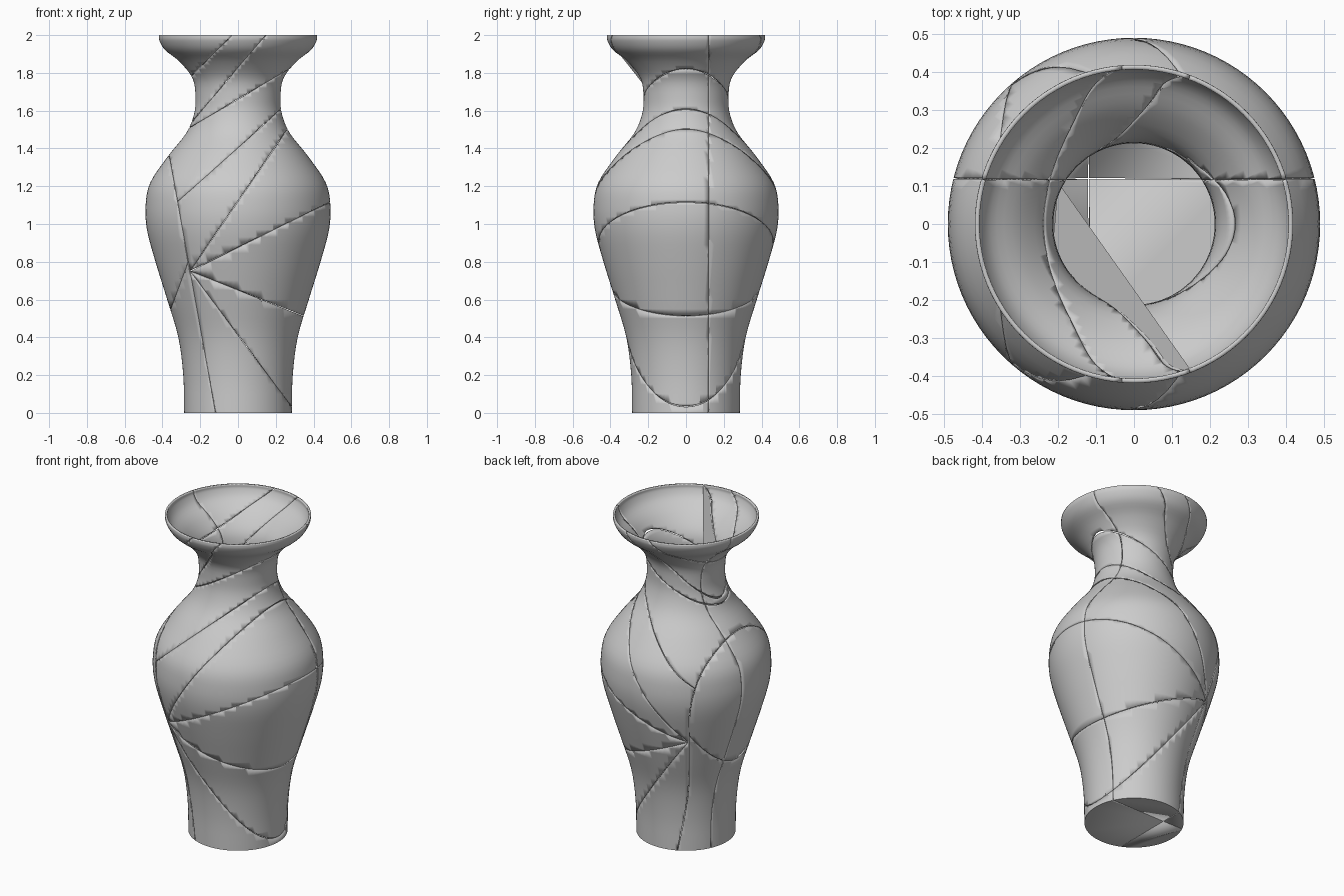
import bpy, bmesh, math
from mathutils import Vector

if "Cube" in bpy.data.objects:
    bpy.data.objects.remove(bpy.data.objects["Cube"])

SEG, GAP, WALL = 96, 0.0015, 0.012

# outer profile (radius, height), smoothed with a Catmull-Rom spline
KEY = [(.285, 0), (.29, .2), (.316, .4), (.375, .6), (.437, .8), (.482, .97), (.489, 1.1),
       (.464, 1.22), (.37, 1.36), (.275, 1.48), (.233, 1.58), (.225, 1.67), (.24, 1.77),
       (.31, 1.86), (.385, 1.92), (.416, 1.97), (.419, 2.0)]


def smooth_profile(pts, n=4):
    p = [Vector(q) for q in pts]
    p = [2 * p[0] - p[1]] + p + [2 * p[-1] - p[-2]]
    out = []
    for i in range(1, len(p) - 2):
        a, b, c, d = p[i - 1:i + 3]
        for k in range(n):
            t = k / n
            out.append(.5 * (2 * b + (c - a) * t + (2 * a - 5 * b + 4 * c - d) * t * t
                             + (3 * b - a - 3 * c + d) * t ** 3))
    return out + [p[-2]]


PROFILE = smooth_profile(KEY)


def radius_at(z):
    for a, b in zip(PROFILE, PROFILE[1:]):
        if a.y <= z <= b.y:
            return a.x + (b.x - a.x) * (z - a.y) / (b.y - a.y)
    return PROFILE[-1].x


def lathe():
    bm = bmesh.new()
    rings = [[bm.verts.new((r * math.cos(2 * math.pi * i / SEG),
                            r * math.sin(2 * math.pi * i / SEG), z))
              for i in range(SEG)] for r, z in PROFILE]
    for lo, hi in zip(rings, rings[1:]):
        for i in range(SEG):
            j = (i + 1) % SEG
            bm.faces.new((lo[i], lo[j], hi[j], hi[i]))
    bm.faces.new(rings[0][::-1])
    return bm


# crack lines in the front view, (x, z) to (x, z)
P = (-.255, .75)
SPINE = ((-.12, 0), (-.365, 1.36))
LEFT_CHIP = ((-.365, .53), (-.268, .79))
RIM_A = ((-.26, 1.77), (-.03, 2))
RIM_B = ((-.23, 1.56), (.15, 2))
NECK = ((-.26, 1.51), (.24, 1.80))
SHOULDER = ((-.32, 1.12), (.23, 1.61))
RAY_1, RAY_2 = (P, (.26, 1.50)), (P, (.487, 1.115))
RAY_3, RAY_4 = (P, (.355, .51)), (P, (.285, .035))

# nested cuts: (line, part on its left, part on its right)
upper = (SHOULDER, (NECK, (RIM_B, (RIM_A, None, None), None), None), None)
lower = (RAY_3, (RAY_2, None, None), (RAY_4, None, None))
TREE = (SPINE, (LEFT_CHIP, None, None), (RAY_1, upper, lower))

count = 0


def keep_side(bm, co, n):
    part = bm.copy()
    bmesh.ops.bisect_plane(part, geom=part.verts[:] + part.edges[:] + part.faces[:],
                           plane_co=co + n * GAP, plane_no=n, clear_inner=True)
    return part


def make_object(bm, name, thick=True):
    me = bpy.data.meshes.new(name)
    bm.to_mesh(me)
    ob = bpy.data.objects.new(name, me)
    bpy.context.collection.objects.link(ob)
    if thick:
        bpy.ops.object.select_all(action='DESELECT')
        ob.select_set(True)
        bpy.context.view_layer.objects.active = ob
        bpy.ops.object.shade_smooth_by_angle(angle=math.radians(40))
        m = ob.modifiers.new("wall", 'SOLIDIFY')
        m.thickness, m.offset = WALL, -1


def split(bm, tree):
    global count
    if tree is None:
        # every shard is also cut into a front and a back half
        for label, s in (("front", -1), ("back", 1)):
            part = keep_side(bm, Vector((0, .12, 0)), Vector((0, s, 0)))
            if part.faces:
                count += 1
                make_object(part, f"{label}_shard_{count}")
            part.free()
        return
    (a, b), left, right = tree
    n = Vector((a[1] - b[1], 0, b[0] - a[0])).normalized()
    for side, sub in ((1, left), (-1, right)):
        part = keep_side(bm, Vector((a[0], 0, a[1])), n * side)
        split(part, sub)
        part.free()


vase = lathe()
split(vase, TREE)
vase.free()

# flat web of broken material across one rim crack, inside the mouth
web = bmesh.new()
pts = [(-.2, .11, 1.595)]
for i in range(25):
    x = -.215 + .365 * i / 24
    z = min(2, 2 + (x - .15) * .44 / .38)
    r = radius_at(z) - .006
    pts.append((x, -math.sqrt(max(r * r - x * x, 0)), z))
web.faces.new([web.verts.new(p) for p in pts])
bmesh.ops.triangulate(web, faces=web.faces[:])
make_object(web, "rim_crack_web", thick=False)
web.free()
